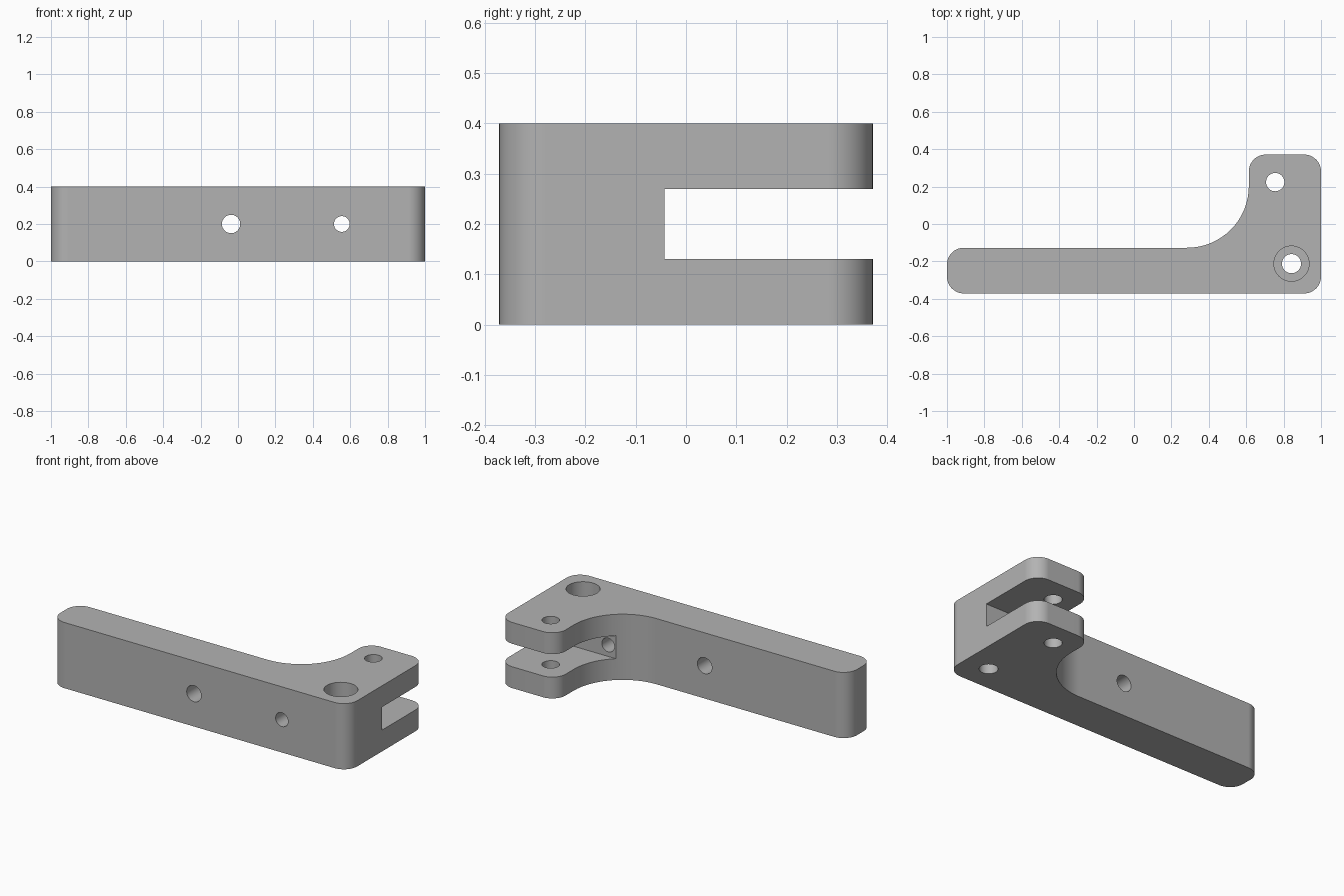
import bpy, bmesh, math
from mathutils import Vector, Matrix

cube = bpy.data.objects.get("Cube")
if cube:
    bpy.data.objects.remove(cube)

HEIGHT = 0.4
MID = HEIGHT / 2

grey = bpy.data.materials.new("plain grey")
grey.use_nodes = True
colour = (0.45, 0.45, 0.45, 1)
grey.diffuse_color = colour
grey.node_tree.nodes["Principled BSDF"].inputs["Base Color"].default_value = colour


def add_object(name, bm):
    bmesh.ops.recalc_face_normals(bm, faces=bm.faces[:])
    mesh = bpy.data.meshes.new(name)
    bm.to_mesh(mesh)
    bm.free()
    mesh.materials.append(grey)
    obj = bpy.data.objects.new(name, mesh)
    bpy.context.collection.objects.link(obj)
    return obj


def rounded(corners, steps=16):
    """Outline with a true arc at each (x, y, radius) corner."""
    points = []
    for i, (x, y, radius) in enumerate(corners):
        p = Vector((x, y))
        a = (Vector(corners[i - 1][:2]) - p).normalized()
        b = (Vector(corners[(i + 1) % len(corners)][:2]) - p).normalized()
        # all corners are square, so the arc centre is one radius along each side
        for k in range(steps + 1):
            t = k / steps * math.pi / 2
            points.append(p + radius * (a * (1 - math.sin(t)) + b * (1 - math.cos(t))))
    return points


def hole(centre, radius, depth, axis="Z"):
    bm = bmesh.new()
    turn = Matrix.Rotation(math.pi / 2, 4, "X") if axis == "Y" else Matrix()
    bmesh.ops.create_cone(bm, cap_ends=True, segments=48, radius1=radius, radius2=radius,
                          depth=depth, matrix=Matrix.Translation(centre) @ turn)
    return add_object("hole_cutter", bm)


def box(low, high):
    low, high = Vector(low), Vector(high)
    bm = bmesh.new()
    bmesh.ops.create_cube(bm, size=1, matrix=Matrix.Translation((low + high) / 2)
                          @ Matrix.Diagonal((*(high - low), 1)))
    return add_object("slot_cutter", bm)


# L-shaped bracket body: rounded outline, extruded upwards
R = 0.09
outline = rounded([(-1, -0.371, R), (1, -0.371, R), (1, 0.371, R),
                   (0.614, 0.371, R), (0.614, -0.127, 0.33), (-1, -0.127, R)])
bm = bmesh.new()
base = bm.faces.new([bm.verts.new((p.x, p.y, 0)) for p in outline])
top = bmesh.ops.extrude_face_region(bm, geom=[base])["geom"]
bmesh.ops.translate(bm, vec=(0, 0, HEIGHT),
                    verts=[v for v in top if isinstance(v, bmesh.types.BMVert)])
if base.is_valid and len([f for f in bm.faces if all(v.co.z == 0 for v in f.verts)]) == 0:
    bm.faces.new([v for v in base.verts])
bracket = add_object("clevis_bracket", bm)

# Fork slot, pin hole, counterbored bolt hole and the two cross holes
cutters = [
    box((0.1, -0.043, 0.13), (1.2, 0.6, 0.27)),
    hole((0.755, 0.224, MID), 0.049, 1),
    hole((0.842, -0.212, MID), 0.051, 1),
    hole((0.842, -0.212, HEIGHT), 0.094, 0.4),
    hole((-0.037, -0.25, MID), 0.049, 0.6, "Y"),
    hole((0.555, -0.25, MID), 0.042, 0.6, "Y"),
]

bpy.context.view_layer.objects.active = bracket
for cutter in cutters:
    mod = bracket.modifiers.new("cut", "BOOLEAN")
    mod.operation = "DIFFERENCE"
    mod.solver = "EXACT"
    mod.object = cutter
    bpy.ops.object.modifier_apply(modifier=mod.name)
    bpy.data.objects.remove(cutter)

# Smooth curved walls, crisp edges
bpy.ops.object.select_all(action="DESELECT")
bracket.select_set(True)
bpy.ops.object.shade_smooth_by_angle(angle=math.radians(30))
weighted = bracket.modifiers.new("even shading", "WEIGHTED_NORMAL")
weighted.keep_sharp = True
